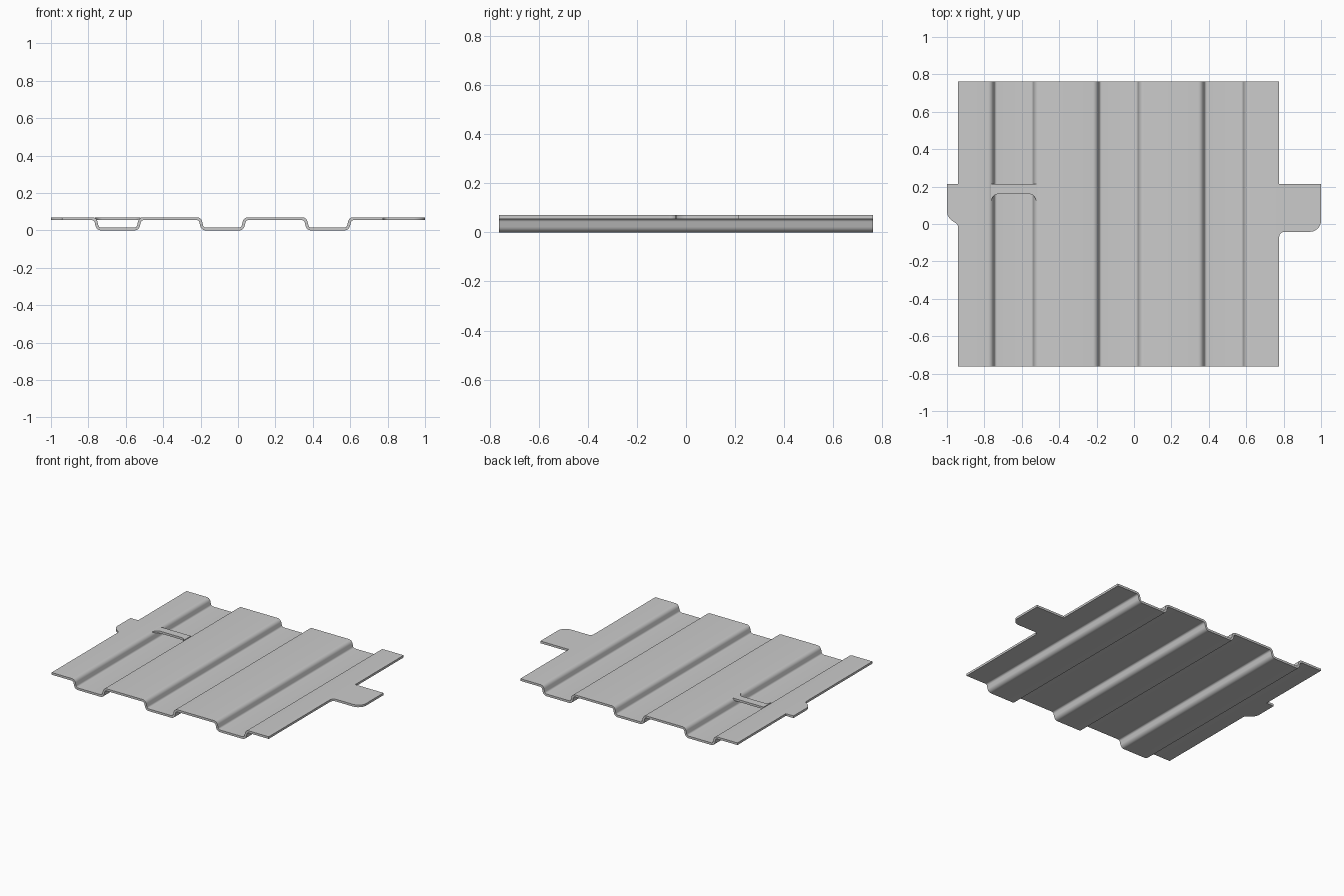
import bpy, bmesh, math
from mathutils import Vector

if "Cube" in bpy.data.objects:
    bpy.data.objects.remove(bpy.data.objects["Cube"])

T = 0.0155              # sheet thickness
TOP = 0.07              # upper surface height
Y = 0.762               # half depth
X0, X1 = -0.94, 0.776   # sheet side edges
CHANNELS = (-0.643, -0.083, 0.48)
TAB_Y = 0.215


def rounded(points, steps=6):
    """Polyline from (x, y, radius) points with filleted corners."""
    out = []
    for i, (x, y, r) in enumerate(points):
        p = Vector((x, y))
        if r == 0 or i in (0, len(points) - 1):
            out.append(p)
            continue
        a = (Vector(points[i - 1][:2]) - p).normalized()
        b = (Vector(points[i + 1][:2]) - p).normalized()
        half = a.angle(b) / 2
        centre = p + (a + b).normalized() * (r / math.sin(half))
        s = p + a * (r / math.tan(half)) - centre
        e = p + b * (r / math.tan(half)) - centre
        sweep = s.angle(e)
        for k in range(steps + 1):
            t = k / steps
            out.append(centre + (s * math.sin((1 - t) * sweep)
                                 + e * math.sin(t * sweep)) / math.sin(sweep))
    return out


def offset(path, d):
    """Shift an open polyline sideways by d."""
    out = []
    for i, p in enumerate(path):
        dirs = []
        if i > 0:
            dirs.append((p - path[i - 1]).normalized())
        if i < len(path) - 1:
            dirs.append((path[i + 1] - p).normalized())
        t = sum(dirs, Vector((0, 0))).normalized()
        scale = d / max(0.5, t.dot(dirs[0]))
        out.append(p + Vector((-t.y, t.x)) * scale)
    return out


def extrude(name, outline, direction):
    bm = bmesh.new()
    face = bm.faces.new([bm.verts.new(v) for v in outline])
    res = bmesh.ops.extrude_face_region(bm, geom=[face])
    moved = [g for g in res["geom"] if isinstance(g, bmesh.types.BMVert)]
    bmesh.ops.translate(bm, verts=moved, vec=direction)
    bmesh.ops.recalc_face_normals(bm, faces=bm.faces)
    caps = [f for f in bm.faces if len(f.verts) > 4]
    bmesh.ops.triangulate(bm, faces=caps)
    mesh = bpy.data.meshes.new(name)
    bm.to_mesh(mesh)
    bm.free()
    obj = bpy.data.objects.new(name, mesh)
    bpy.context.collection.objects.link(obj)
    bpy.ops.object.select_all(action="DESELECT")
    obj.select_set(True)
    bpy.context.view_layer.objects.active = obj
    bpy.ops.object.shade_smooth_by_angle(angle=math.radians(35))
    return obj


def plate(name, points):
    outline = [(p.x, p.y, TOP - T) for p in rounded(points)]
    return extrude(name, outline, (0, 0, T))


# Corrugated sheet: centre line with three channels, thickened and extruded
hi, lo, R = TOP - T / 2, T / 2, 0.022
line = [(X0, hi, 0)]
for c in CHANNELS:
    line += [(c - 0.120, hi, R), (c - 0.107, lo, R),
             (c + 0.107, lo, R), (c + 0.120, hi, R)]
line.append((X1, hi, 0))
path = rounded(line)
section = offset(path, T / 2) + offset(path, -T / 2)[::-1]
extrude("corrugated_sheet", [(p.x, -Y, p.y) for p in section], (0, 2 * Y, 0))

# Right tab with a rounded outer corner and a filleted root
plate("right_tab", [(X1, TAB_Y, 0), (1, TAB_Y, 0), (1, -0.042, 0.06),
                    (X1, -0.042, 0.028), (X1, -0.08, 0)])

# Left tab with a sloping lower corner
plate("left_tab", [(X0, TAB_Y, 0), (-1, TAB_Y, 0), (-1, 0.037, 0.06),
                   (X0, -0.005, 0.03), (X0, -0.05, 0)])

# Flat bridge across the first channel, with flared ends
c = CHANNELS[0]
plate("channel_bridge", [(c - 0.121, TAB_Y, 0), (c - 0.121, 0.125, 0),
                         (c - 0.105, 0.16, 0.035), (c + 0.105, 0.16, 0.035),
                         (c + 0.121, 0.125, 0), (c + 0.121, TAB_Y, 0)])
